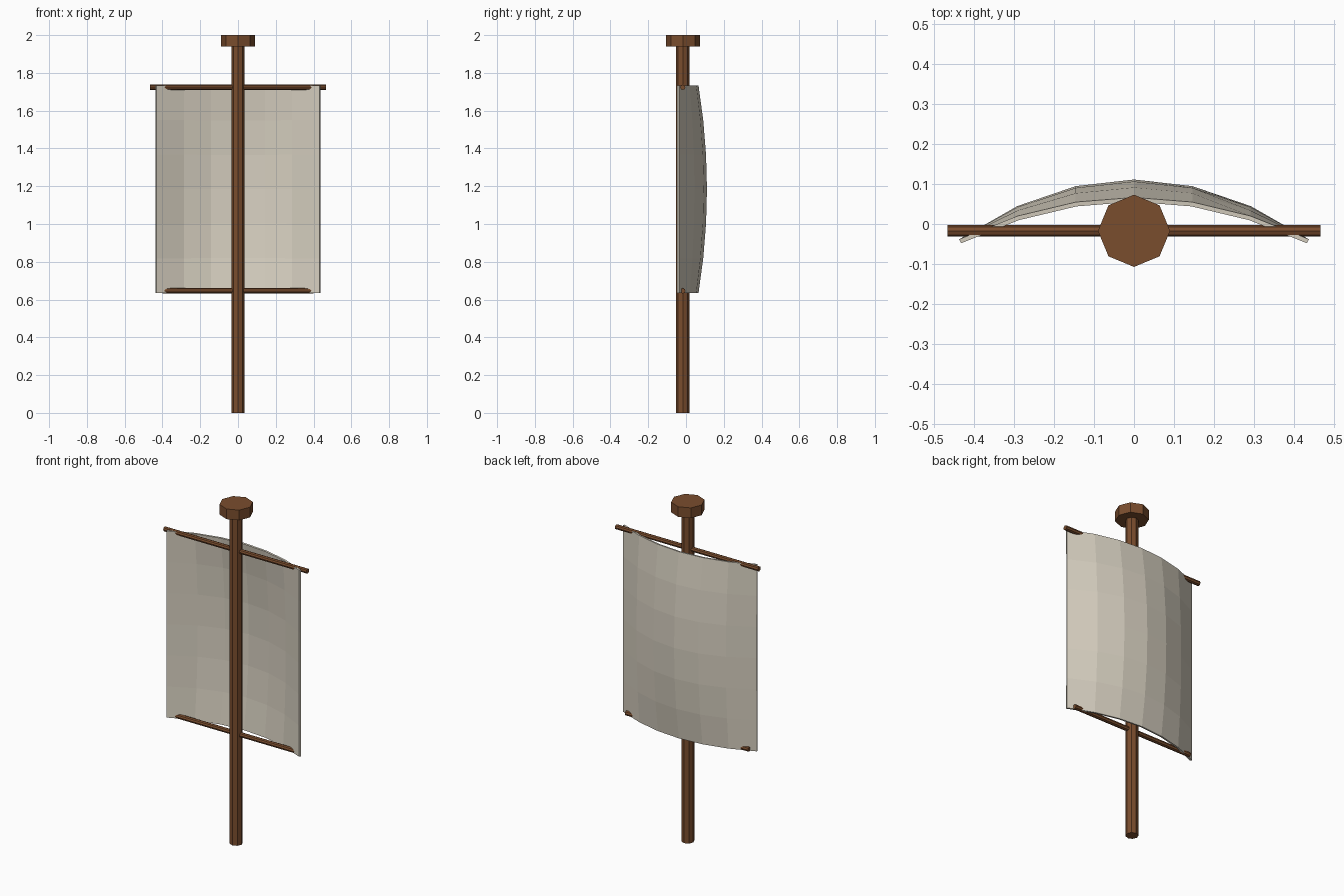
import bpy
import bmesh
from math import pi
from mathutils import Matrix

if "Cube" in bpy.data.objects:
    bpy.data.objects.remove(bpy.data.objects["Cube"], do_unlink=True)


def make_material(name, rgb):
    mat = bpy.data.materials.new(name)
    mat.use_nodes = True
    mat.diffuse_color = (*rgb, 1)
    bsdf = mat.node_tree.nodes["Principled BSDF"]
    bsdf.inputs["Base Color"].default_value = (*rgb, 1)
    bsdf.inputs["Roughness"].default_value = 0.8
    return mat


wood = make_material("brown wood", (0.195, 0.074, 0.027))
cloth = make_material("pale canvas", (0.68, 0.63, 0.53))
MAST_Y = -0.017


def add_object(name, bm, mat):
    bmesh.ops.recalc_face_normals(bm, faces=bm.faces)
    mesh = bpy.data.meshes.new(name)
    bm.to_mesh(mesh)
    bm.free()
    mesh.materials.append(mat)
    obj = bpy.data.objects.new(name, mesh)
    bpy.context.collection.objects.link(obj)
    return obj


def octagon_rod(name, radius, length, z, lying=False):
    """Eight-sided rod centred at height z, upright or along x."""
    turn = Matrix.Rotation(pi / 2, 4, "Y") if lying else Matrix()
    bm = bmesh.new()
    bmesh.ops.create_cone(bm, cap_ends=True, segments=8, radius1=radius,
                          radius2=radius, depth=length,
                          matrix=Matrix.Translation((0, MAST_Y, z)) @ turn)
    return add_object(name, bm, wood)


# Mast, its cap, and the two yards
octagon_rod("mast", 0.035, 1.96, 0.98)
octagon_rod("mast_cap", 0.09, 0.06, 1.97)
octagon_rod("upper_yard", 0.014, 0.93, 1.724, lying=True)
octagon_rod("lower_yard", 0.014, 0.80, 0.646, lying=True)

# Billowing sail: a grid bowed across its width and, less, along its height
bm = bmesh.new()
bmesh.ops.create_grid(bm, x_segments=6, y_segments=6, size=1)
for v in bm.verts:
    u, t = v.co.x, v.co.y
    bulge = (1 - u * u) * (1 - 0.3 * t * t)
    v.co = (0.436 * u, -0.038 + 0.149 * bulge, 1.184 + 0.549 * t)
sail = add_object("sail", bm, cloth)

# Cloth thickness grows towards the mast
back_is_out = sum(p.normal.y for p in sail.data.polygons) > 0
solid = sail.modifiers.new("thickness", "SOLIDIFY")
solid.thickness = 0.011
solid.offset = -1 if back_is_out else 1
